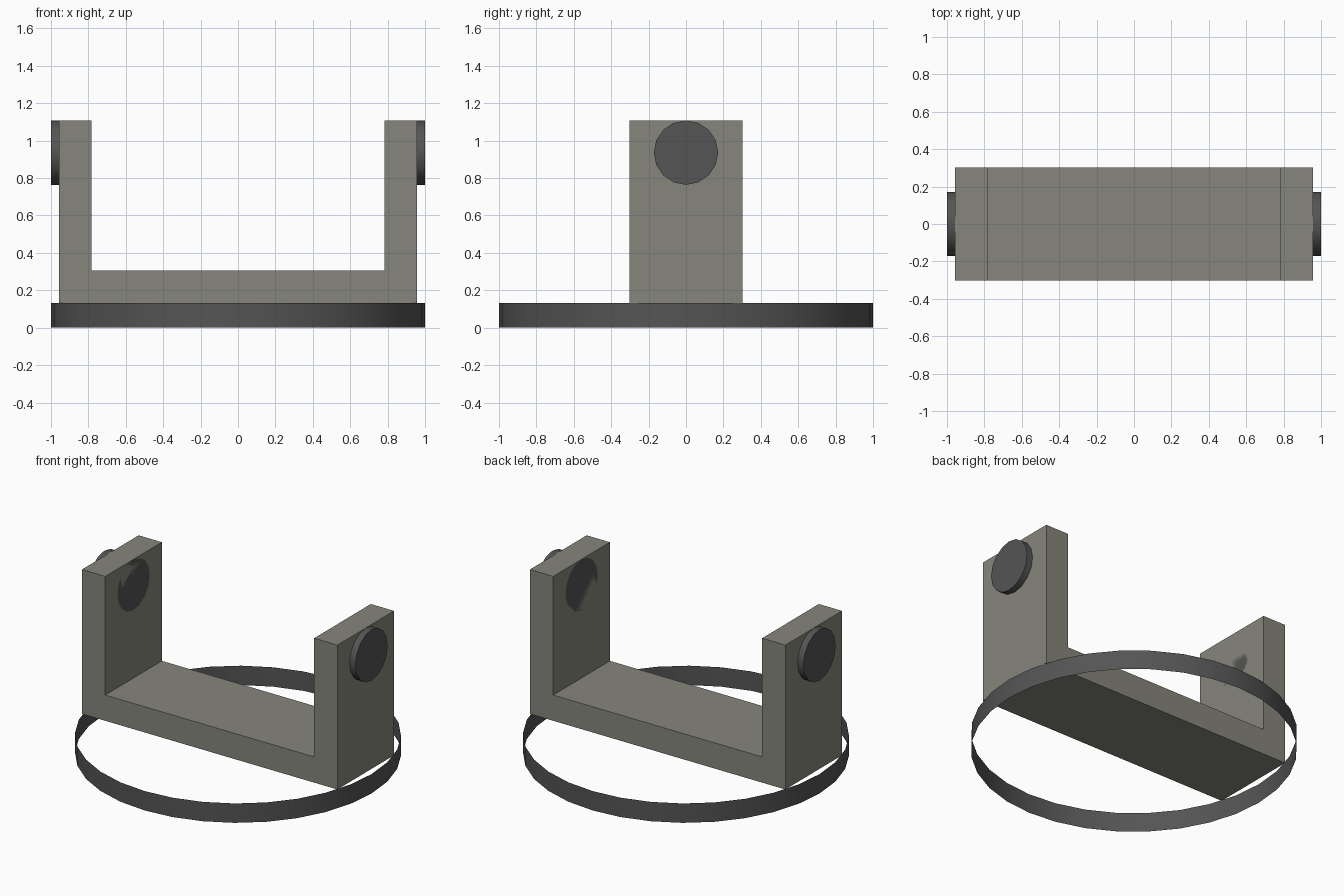
import bpy, bmesh, math
from mathutils import Matrix

if "Cube" in bpy.data.objects:
    bpy.data.objects.remove(bpy.data.objects["Cube"])


def material(name, rgb):
    m = bpy.data.materials.new(name)
    m.diffuse_color = (*rgb, 1)
    m.use_nodes = True
    m.node_tree.nodes["Principled BSDF"].inputs["Base Color"].default_value = m.diffuse_color
    return m


bracket_grey = material("warm grey", (0.24, 0.24, 0.2))
dark_grey = material("dark grey", (0.09, 0.09, 0.09))


def make_object(name, bm, mat, smooth=False):
    mesh = bpy.data.meshes.new(name)
    bm.to_mesh(mesh)
    bm.free()
    mesh.materials.append(mat)
    obj = bpy.data.objects.new(name, mesh)
    bpy.context.collection.objects.link(obj)
    if smooth:
        bpy.ops.object.select_all(action='DESELECT')
        obj.select_set(True)
        bpy.context.view_layer.objects.active = obj
        bpy.ops.object.shade_smooth_by_angle(angle=math.radians(35))
    return obj


def cylinder(radius, depth, sides, matrix, caps=True):
    bm = bmesh.new()
    bmesh.ops.create_cone(bm, cap_ends=caps, segments=sides, radius1=radius,
                          radius2=radius, depth=depth, matrix=matrix)
    return bm


# Base ring: open band without caps
ring_h = 0.131
make_object("base_ring",
            cylinder(1.0, ring_h, 32, Matrix.Translation((0, 0, ring_h / 2)), caps=False),
            dark_grey, smooth=True)

# U-shaped bracket: profile in the xz plane, extruded along y
outer, inner, half_depth = 0.956, 0.782, 0.303
floor, top = 0.305, 1.108
profile = [(-outer, ring_h), (outer, ring_h), (outer, top), (inner, top),
           (inner, floor), (-inner, floor), (-inner, top), (-outer, top)]
bm = bmesh.new()
face = bm.faces.new([bm.verts.new((x, -half_depth, z)) for x, z in profile])
ext = bmesh.ops.extrude_face_region(bm, geom=[face])
verts = [g for g in ext["geom"] if isinstance(g, bmesh.types.BMVert)]
bmesh.ops.translate(bm, verts=verts, vec=(0, 2 * half_depth, 0))
bmesh.ops.recalc_face_normals(bm, faces=bm.faces)
make_object("bracket", bm, bracket_grey)

# Pivot pins: pass through the arms, flush inside and proud outside
pin_r = 0.172
for side, label in ((-1, "left"), (1, "right")):
    place = (Matrix.Translation((side * (inner + 1.0) / 2, 0, top - pin_r))
             @ Matrix.Rotation(math.pi / 2, 4, 'Y'))
    make_object(label + "_pivot_pin", cylinder(pin_r, 1.0 - inner, 16, place),
                dark_grey, smooth=True)
